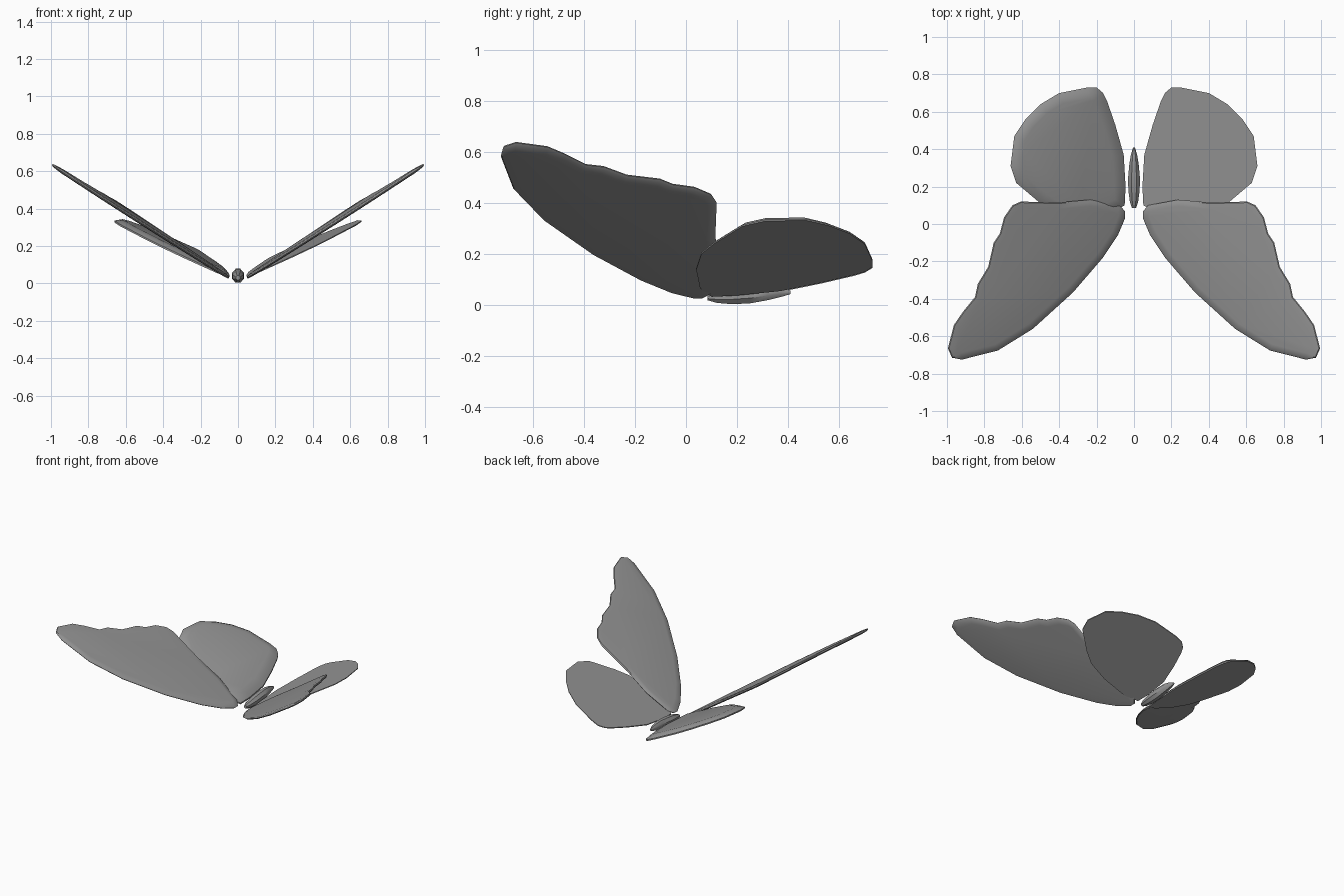
import bpy, bmesh, math

if "Cube" in bpy.data.objects:
    bpy.data.objects.remove(bpy.data.objects["Cube"])

grey = bpy.data.materials.new("mid_grey")
grey.diffuse_color = (0.3, 0.3, 0.3, 1)
grey.use_nodes = True
grey.node_tree.nodes["Principled BSDF"].inputs["Base Color"].default_value = grey.diffuse_color

# Right-hand wing outlines, counter-clockwise or clockwise in plan (x, y)
FORE = [(.605, .12), (.65, .1), (.695, .035), (.717, -.05), (.75, -.1), (.78, -.23),
        (.835, -.32), (.85, -.39), (.915, -.47), (.963, -.54), (.995, -.665),
        (.973, -.715), (.92, -.725), (.727, -.676), (.54, -.56), (.326, -.366),
        (.166, -.18), (.086, -.06), (.048, .03), (.048, .067), (.075, .1),
        (.235, .13), (.406, .115)]
HIND = [(.05, .1), (.13, .055), (.29, .04), (.42, .06), (.5, .11), (.63, .22),
        (.66, .31), (.65, .39), (.64, .47), (.58, .56), (.5, .64), (.4, .7),
        (.25, .73), (.2, .73), (.165, .7), (.145, .66), (.1, .53), (.055, .37), (.045, .2)]


def fore_z(x, y):
    return -.003 + .663 * x + .033 * y


def hind_z(x, y):
    return .005 + .46 * x + .075 * y


def inset(pts, d):
    """Move a closed outline inward by d."""
    area = sum(a[0] * b[1] - b[0] * a[1] for a, b in zip(pts, pts[1:] + pts[:1]))
    s = 1 if area > 0 else -1
    out = []
    for i, (x, y) in enumerate(pts):
        p, q = pts[i - 1], pts[(i + 1) % len(pts)]
        tx, ty = q[0] - p[0], q[1] - p[1]
        n = math.hypot(tx, ty)
        out.append((x - s * ty / n * d, y + s * tx / n * d))
    return out


def finish(name, bm, smooth=40):
    bmesh.ops.recalc_face_normals(bm, faces=bm.faces)
    me = bpy.data.meshes.new(name)
    bm.to_mesh(me)
    bm.free()
    me.materials.append(grey)
    ob = bpy.data.objects.new(name, me)
    bpy.context.collection.objects.link(ob)
    bpy.ops.object.select_all(action='DESELECT')
    ob.select_set(True)
    bpy.context.view_layer.objects.active = ob
    bpy.ops.object.shade_smooth_by_angle(angle=math.radians(smooth))


def wing(name, outline, height, layers, side):
    """Stack inset outlines (inset, offset) along the wing plane and cap both ends."""
    bm = bmesh.new()
    rings = []
    for d, off in layers:
        pts = inset(outline, d) if d else outline
        rings.append([bm.verts.new((side * x, y, height(x, y) + off)) for x, y in pts])
    n = len(outline)
    for a, b in zip(rings, rings[1:]):
        for i in range(n):
            j = (i + 1) % n
            bm.faces.new((a[i], a[j], b[j], b[i]))
    bm.faces.new(rings[0])
    bm.faces.new(rings[-1])
    finish(name, bm)


# Fore wings: thin slabs with a softened rim
slab = [(.035, -.012), (.006, -.008), (0, 0), (.006, .008), (.035, .012)]
wing("fore_wing_right", FORE, fore_z, slab, 1)
wing("fore_wing_left", FORE, fore_z, slab, -1)

# Hind wings: a flat panel on the right, a cushioned one on the left
wing("hind_wing_right", HIND, hind_z, [(0, -.003), (0, .003)], 1)
wing("hind_wing_left", HIND, hind_z, [(0, -.006), (0, .004), (.025, .02), (.06, .028)], -1)

# Body: slim spindle of eight-sided rings (y, z centre, half width, half height)
bm = bmesh.new()
rings = []
for y, z, w, h in [(.085, .03, .012, .012), (.12, .032, .024, .025), (.18, .036, .033, .035),
                   (.25, .042, .034, .038), (.32, .05, .027, .033), (.37, .052, .018, .022),
                   (.408, .05, .006, .008)]:
    rings.append([bm.verts.new((w * math.cos(a), y, z + h * math.sin(a)))
                  for a in (math.pi * (k + .5) / 4 for k in range(8))])
for a, b in zip(rings, rings[1:]):
    for i in range(8):
        j = (i + 1) % 8
        bm.faces.new((a[i], a[j], b[j], b[i]))
bm.faces.new(rings[0])
bm.faces.new(rings[-1])
finish("body", bm)
